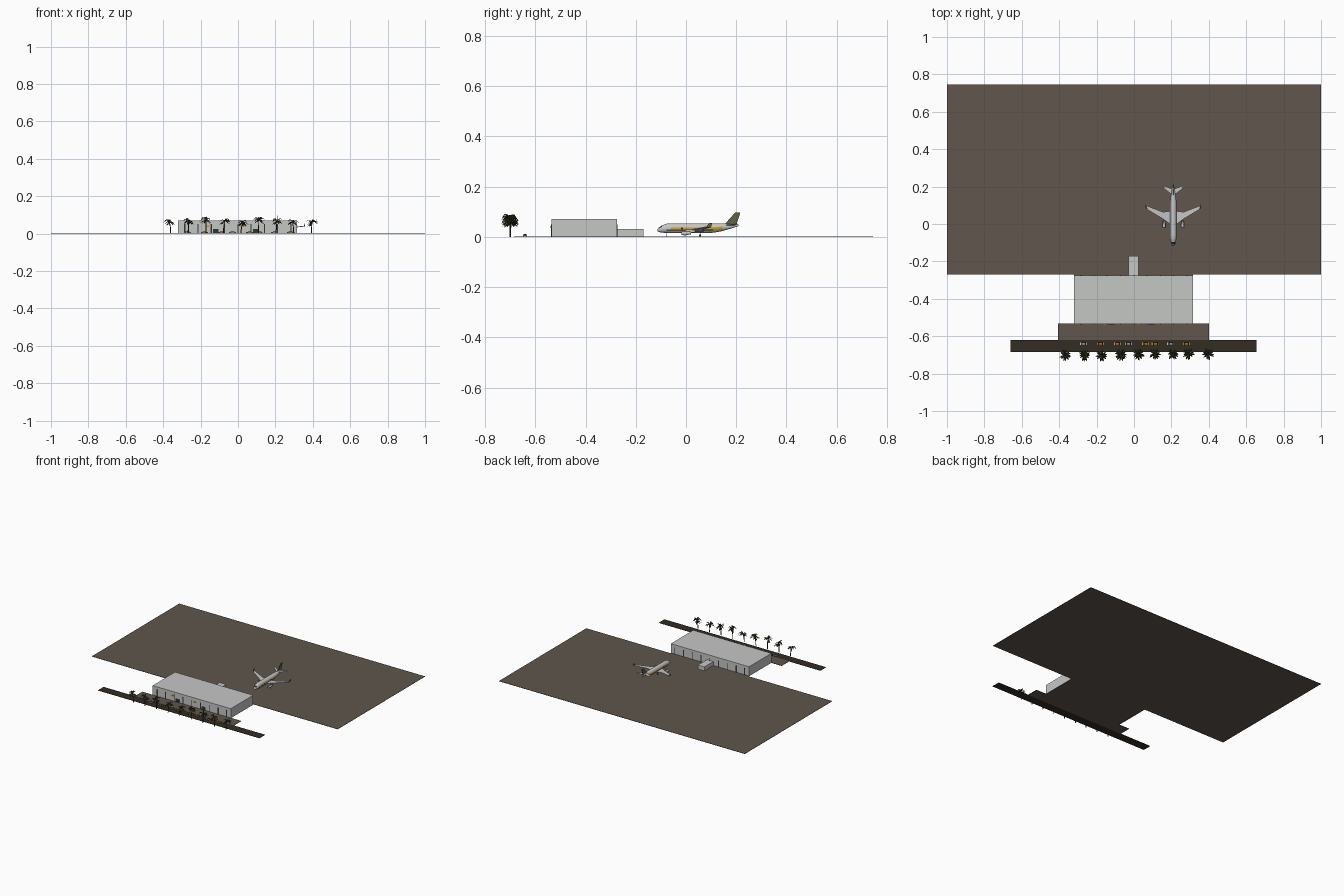
import bpy, bmesh, math, random
from mathutils import Vector

if "Cube" in bpy.data.objects:
    bpy.data.objects.remove(bpy.data.objects["Cube"])

random.seed(4)


def mat(name, r, g, b):
    m = bpy.data.materials.new(name)
    m.diffuse_color = (r, g, b, 1)
    m.use_nodes = True
    m.node_tree.nodes["Principled BSDF"].inputs["Base Color"].default_value = m.diffuse_color
    return m


GREY = mat("light_grey", 0.56, 0.57, 0.56)
PAVE = mat("warm_pavement", 0.115, 0.094, 0.075)
ROAD = mat("dark_asphalt", 0.032, 0.025, 0.016)
YELLOW = mat("taxi_yellow", 0.68, 0.36, 0.02)
OLIVE = mat("olive", 0.12, 0.125, 0.05)
LEAF = mat("palm_green", 0.035, 0.045, 0.016)
TRUNK = mat("trunk_brown", 0.035, 0.03, 0.022)
GLASS = mat("dark_glass", 0.03, 0.033, 0.036)


def make(name, bm, mats, smooth=False):
    bmesh.ops.recalc_face_normals(bm, faces=bm.faces[:])
    me = bpy.data.meshes.new(name)
    bm.to_mesh(me)
    bm.free()
    ob = bpy.data.objects.new(name, me)
    bpy.context.collection.objects.link(ob)
    for m in mats:
        me.materials.append(m)
    if smooth:
        bpy.context.view_layer.objects.active = ob
        bpy.ops.object.select_all(action='DESELECT')
        ob.select_set(True)
        bpy.ops.object.shade_smooth_by_angle(angle=math.radians(40))
    return ob


def add_box(bm, x0, x1, y0, y1, z0, z1, idx=0):
    r = bmesh.ops.create_cube(bm, size=1)
    for v in r['verts']:
        v.co = (x0 + (v.co.x + .5) * (x1 - x0), y0 + (v.co.y + .5) * (y1 - y0),
                z0 + (v.co.z + .5) * (z1 - z0))
        for f in v.link_faces:
            f.material_index = idx


def box(name, x0, x1, y0, y1, z0, z1, m):
    bm = bmesh.new()
    add_box(bm, x0, x1, y0, y1, z0, z1)
    return make(name, bm, [m])


def loft(bm, rings, cap=True):
    """Join rings of points into a tube."""
    vs = [[bm.verts.new(p) for p in r] for r in rings]
    n = len(vs[0])
    for a, b in zip(vs, vs[1:]):
        for i in range(n):
            bm.faces.new((a[i], a[(i + 1) % n], b[(i + 1) % n], b[i]))
    if cap:
        bm.faces.new(vs[0])
        bm.faces.new(vs[-1])


def oval(x, y, z, rx, rz, n=16):
    """Ring across the y axis, with a flat side facing x."""
    return [(x + rx * math.cos((i + .5) * math.tau / n), y,
             z + rz * math.sin((i + .5) * math.tau / n)) for i in range(n)]


def panel(name, pts, off, m):
    """Flat outline thickened by an offset."""
    bm = bmesh.new()
    loft(bm, [[Vector(p) for p in pts], [Vector(p) + Vector(off) for p in pts]])
    return make(name, bm, [m])


# Ground pieces
box("apron", -1, 1, -.27, .745, 0, .002, PAVE)
box("forecourt", -.405, .40, -.62, -.533, 0, .002, PAVE)
box("terminal_floor", -.32, .316, -.534, -.269, 0, .002, PAVE)
box("road", -.66, .655, -.685, -.619, 0, .0015, ROAD)

# Terminal and boarding bridge
box("terminal", -.32, .316, -.535, -.275, .002, .07, GREY)
box("boarding_bridge", -.03, .023, -.276, -.17, .002, .031, GREY)

# Facade posts, doors and signs
for side, y in (("front", -.5365), ("back", -.275)):
    bm = bmesh.new()
    for i in range(9):
        x = -.285 + i * .071
        add_box(bm, x - .003, x + .003, y, y + .0015, .002, .05)
        if i in (2, 5) and side == "front":
            add_box(bm, x + .01, x + .04, y, y + .0015, .002, .025)
    make(side + "_window_strips", bm, [GLASS])
for i, x in enumerate((-.17, .01)):
    box("entrance_sign_%d" % i, x, x + .025, -.539, -.535, .035, .043, YELLOW)

# Aircraft fuselage, nose towards -y
CX = .21
STATIONS = [(-.114, .026, .003, .003), (-.108, .028, .009, .009), (-.095, .031, .0135, .0145),
            (-.078, .0335, .017, .019), (-.06, .034, .018, .02), (-.02, .034, .018, .02),
            (-.012, .034, .018, .02), (.055, .034, .018, .02), (.063, .034, .018, .02),
            (.11, .035, .018, .019), (.145, .038, .0145, .0155), (.18, .0425, .009, .0095),
            (.208, .046, .003, .004)]
bm = bmesh.new()
loft(bm, [oval(CX, *s) for s in STATIONS])
for f in bm.faces:
    c = f.calc_center_median()
    w = [s for s in STATIONS if s[0] <= c.y][-1]
    h = (c.z - .034) / .02
    if -.06 < c.y < .145 and abs(h) < .2:
        f.material_index = 2 if w[0] in (-.02, .055) else 1
    elif -.08 < c.y < .18 and abs(c.x - CX) > .008 and -.62 < h < -.2:
        f.material_index = 3 if c.y < .11 else 0
    elif -.108 < c.y < -.095 and h > .05:
        f.material_index = 2
make("fuselage", bm, [GREY, YELLOW, GLASS, OLIVE], True)

# Tail fin
panel("tail_fin", [(CX - .0015, .152, .048), (CX - .0015, .195, .096),
                   (CX - .0015, .216, .096), (CX - .0015, .2, .046)], (.003, 0, 0), OLIVE)

# Wings, winglets, tailplanes, engines and main wheels, mirrored
for s, side in ((-1, "left"), (1, "right")):
    def X(d):
        return CX + s * d
    panel(side + "_wing", [(X(.008), -.008, .021), (X(.055), .027, .027), (X(.14), .078, .037),
                           (X(.146), .099, .038), (X(.055), .064, .027), (X(.008), .07, .021)],
          (0, 0, .004), GREY)
    panel(side + "_winglet", [(X(.142), .08, .038), (X(.147), .092, .055),
                              (X(.147), .104, .055), (X(.145), .1, .038)], (s * .002, 0, 0), OLIVE)
    panel(side + "_tailplane", [(X(.004), .155, .044), (X(.05), .19, .049),
                                (X(.052), .205, .049), (X(.004), .187, .044)], (0, 0, .003), GREY)
    bm = bmesh.new()
    loft(bm, [oval(X(.05), *r, 12) for r in ((-.012, .014, .005, .005), (-.018, .014, .0075, .0075),
                                             (-.002, .014, .0085, .0085), (.02, .015, .005, .005))])
    for f in bm.faces:
        if f.calc_center_median().y < -.0119 and len(f.verts) > 4:
            f.material_index = 1
    make(side + "_engine", bm, [GREY, GLASS], True)
    box(side + "_engine_pylon", X(.05) - .001, X(.05) + .001, -.002, .035, .018, .029, GREY)
    box(side + "_gear_leg", X(.018) - .001, X(.018) + .001, .055, .057, .004, .023, GREY)
    bm = bmesh.new()
    loft(bm, [[(X(.018) + d, .056 + .004 * math.cos(a * math.tau / 10),
                .006 + .004 * math.sin(a * math.tau / 10)) for a in range(10)] for d in (-.003, .003)])
    make(side + "_wheel", bm, [GLASS])
box("nose_gear_leg", CX - .001, CX + .001, -.08, -.078, .002, .018, GREY)

# Road vehicles
for i, (x, m) in enumerate([(-.27, GREY), (-.18, YELLOW), (-.088, YELLOW), (-.03, GREY), (.062, YELLOW),
                            (.113, YELLOW), (.196, GREY), (.28, YELLOW)]):
    bm = bmesh.new()
    y = -.641
    add_box(bm, x - .019, x + .019, y - .007, y + .007, .003, .0075)
    base = [(x - .012, x + .014), (x - .007, x + .009)]
    loft(bm, [[(a, y - w, z), (b, y - w, z), (b, y + w, z), (a, y + w, z)]
              for (a, b), w, z in zip(base, (.0065, .0055), (.0075, .0115))])
    for f in bm.faces:
        c = f.calc_center_median()
        if .0078 < c.z < .0114:
            f.material_index = 1
    for wx in (-.011, .011):
        for wy in (-.007, .007):
            add_box(bm, x + wx - .003, x + wx + .003, y + wy - .0007, y + wy + .0007, .0015, .006, 1)
    make("car_%d" % i, bm, [m, GLASS])

# Palm row
for i in range(9):
    x0, y0 = -.36 + i * .094, -.70
    h = random.uniform(.058, .074)
    lean = Vector((random.uniform(-.008, .012), random.uniform(-.006, .006), 0))
    bm = bmesh.new()
    rings = []
    for k in range(5):
        t = k / 4
        c = Vector((x0, y0, h * t)) + lean * t * t
        r = .0032 - .0014 * t
        rings.append([c + Vector((r * math.cos(a * math.tau / 6), r * math.sin(a * math.tau / 6), 0))
                      for a in range(6)])
    loft(bm, rings)
    make("palm_trunk_%d" % i, bm, [TRUNK])
    # Drooping fronds, folded along the rib
    bm = bmesh.new()
    top = Vector((x0, y0, h)) + lean
    for k in range(16):
        a = k * 2.4 + random.uniform(-.2, .2)
        L = random.uniform(.026, .035)
        rise = random.uniform(-.004, .026)
        d = Vector((math.cos(a), math.sin(a), 0))
        n = Vector((-d.y, d.x, 0))
        prev = None
        for t, w in ((0, .001), (.35, .0045), (.7, .004), (1, .0006)):
            p = top + d * L * t + Vector((0, 0, rise * math.sin(t * 2.2) - .018 * t * t))
            cur = [bm.verts.new(q) for q in (p - n * w - Vector((0, 0, w * .6)), p,
                                             p + n * w - Vector((0, 0, w * .6)))]
            if prev:
                for j in (0, 1):
                    bm.faces.new((prev[j], prev[j + 1], cur[j + 1], cur[j]))
            prev = cur
    make("palm_crown_%d" % i, bm, [LEAF])
